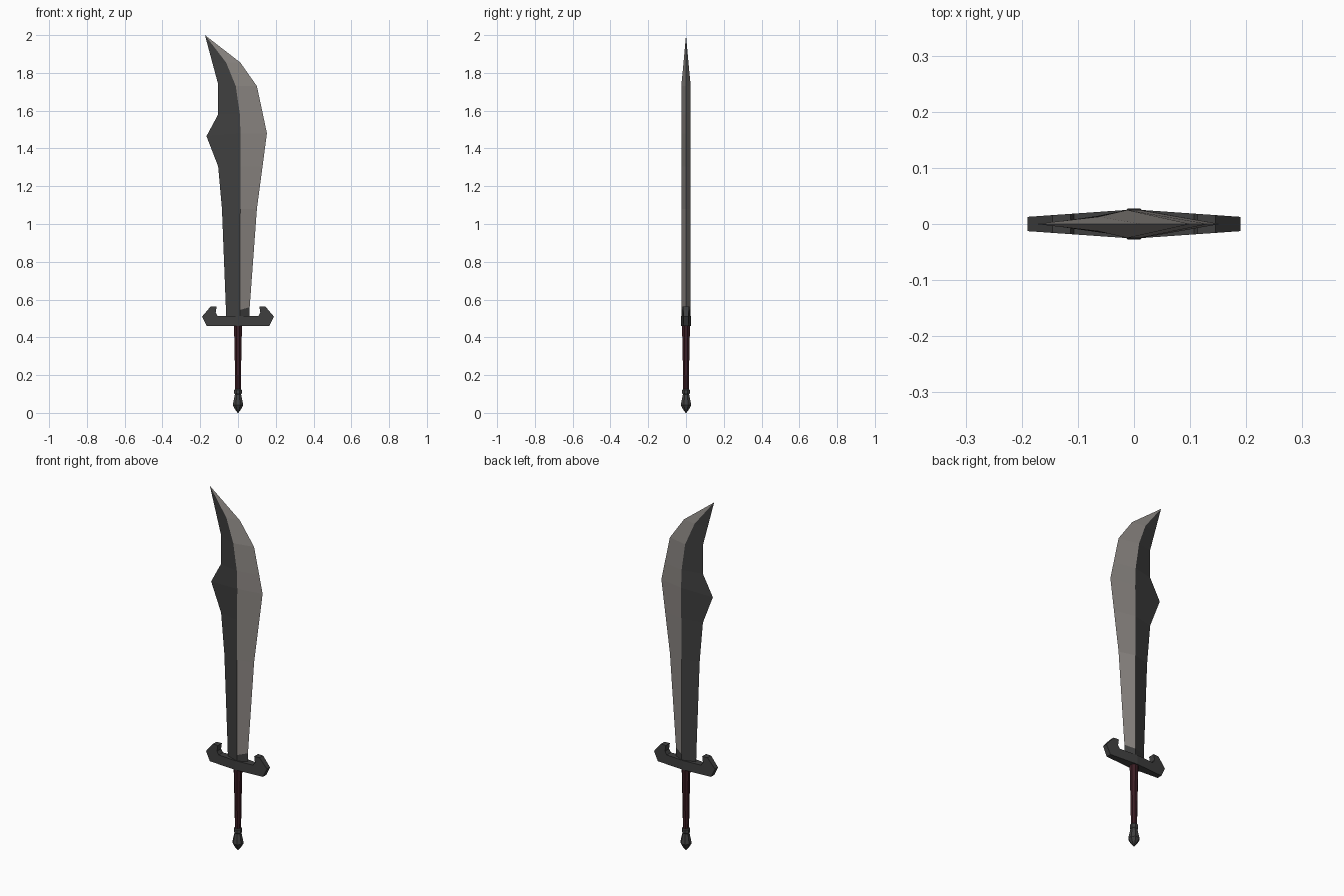
import bpy, bmesh, math

if "Cube" in bpy.data.objects:
    bpy.data.objects.remove(bpy.data.objects["Cube"])


def material(name, rgb):
    m = bpy.data.materials.new(name)
    m.diffuse_color = (*rgb, 1)
    m.use_nodes = True
    m.node_tree.nodes["Principled BSDF"].inputs["Base Color"].default_value = m.diffuse_color
    return m


dark_steel = material("dark_steel", (0.05, 0.05, 0.05))
edge_steel = material("edge_steel", (0.26, 0.24, 0.225))
grip_leather = material("grip_leather", (0.045, 0.013, 0.018))


def finish(name, bm, mats):
    bmesh.ops.recalc_face_normals(bm, faces=bm.faces)
    me = bpy.data.meshes.new(name)
    bm.to_mesh(me)
    bm.free()
    for m in mats:
        me.materials.append(m)
    ob = bpy.data.objects.new(name, me)
    bpy.context.collection.objects.link(ob)
    return ob


# Blade: stations of back edge, ridge and cutting edge (x, z), plus ridge half thickness
stations = [
    ((-.063, .48), (.01, .48), (.06, .48), .025),
    ((-.064, .55), (.01, .545), (.062, .56), .025),
    ((-.085, 1.08), (.012, 1.08), (.10, 1.08), .025),
    ((-.105, 1.305), (.012, 1.305), (.13, 1.305), .025),
    ((-.167, 1.465), (.013, 1.48), (.153, 1.48), .025),
    ((-.105, 1.58), (.010, 1.58), (.132, 1.58), .025),
    ((-.105, 1.74), (-.012, 1.73), (.10, 1.73), .025),
    ((-.136, 1.855), (-.063, 1.855), (.012, 1.855), .013),
]
bm = bmesh.new()
rings = []
for (lx, lz), (cx, cz), (rx, rz), t in stations:
    rings.append([bm.verts.new(p) for p in
                  ((lx, 0, lz), (cx, -t, cz), (rx, 0, rz), (cx, t, cz))])
tip = bm.verts.new((-.175, 0, 2.0))
bm.faces.new(rings[0])
for k, a in enumerate(rings):
    for i in range(4):
        j = (i + 1) % 4
        if k + 1 < len(rings):
            b = rings[k + 1]
            f = bm.faces.new((a[i], a[j], b[j], b[i]))
        else:
            f = bm.faces.new((a[i], a[j], tip))
        # the cutting side is bright above the dark base
        f.material_index = 1 if i in (1, 2) and k > 0 else 0
finish("blade", bm, [dark_steel, edge_steel])

# Crossguard: half profile with upturned hooks, thinning outward, mirrored
profile = [(0, .46), (.165, .46), (.19, .51), (.145, .563), (.113, .563),
           (.118, .53), (.107, .512), (0, .512)]
bm = bmesh.new()
front, back = [[bm.verts.new((x, s * (.026 - .07 * x), z)) for x, z in profile]
               for s in (-1, 1)]
bm.faces.new(front)
bm.faces.new(back[::-1])
for i in range(len(profile) - 1):
    bm.faces.new((front[i], back[i], back[i + 1], front[i + 1]))
guard = finish("crossguard", bm, [dark_steel])
guard.modifiers.new("mirror", 'MIRROR')


# Turned parts: (radius, z) profile revolved with flat sides
def turned(name, pts, mat, sides=8):
    bm = bmesh.new()
    rows = []
    for r, z in pts:
        rows.append([bm.verts.new((r * math.cos(a), r * math.sin(a), z)) for a in
                     (2 * math.pi * (i + .5) / sides for i in range(sides))])
    for a, b in zip(rows, rows[1:]):
        for i in range(sides):
            j = (i + 1) % sides
            bm.faces.new((a[i], a[j], b[j], b[i]))
    bm.faces.new(rows[0][::-1])
    bm.faces.new(rows[-1])
    finish(name, bm, [mat])


turned("grip", [(.016, .11), (.018, .25), (.023, .47)], grip_leather)
turned("pommel", [(.002, 0), (.018, .02), (.030, .042), (.018, .098),
                  (.022, .104), (.022, .12), (.017, .126)], dark_steel)
